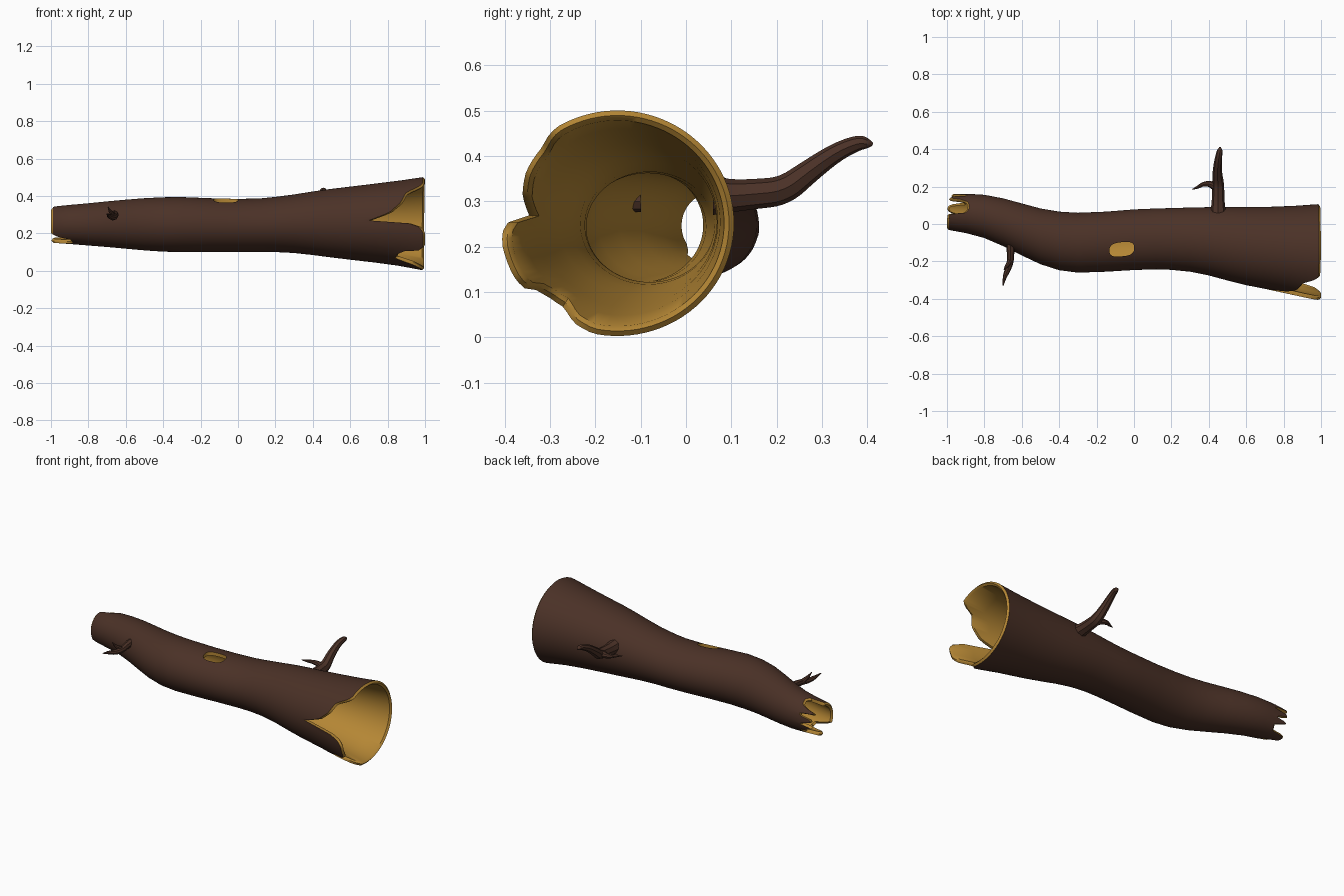
import bpy, bmesh
from math import sin, cos, pi, radians, copysign

if "Cube" in bpy.data.objects:
    bpy.data.objects.remove(bpy.data.objects["Cube"])

def material(name, rgb):
    m = bpy.data.materials.new(name)
    m.diffuse_color = (*rgb, 1)
    m.use_nodes = True
    m.node_tree.nodes["Principled BSDF"].inputs["Base Color"].default_value = m.diffuse_color
    return m

BARK = material("bark", (0.07, 0.031, 0.02))
WOOD = material("wood", (0.46, 0.24, 0.035))

# Log outline: x, back y, front y, top z, bottom z
OUTLINE = [(-1.0, .16, -.03, .342, .150), (-.9, .162, -.048, .352, .143),
           (-.8, .156, -.075, .361, .135), (-.7, .137, -.118, .371, .127),
           (-.6, .11, -.168, .380, .118), (-.5, .083, -.215, .388, .109),
           (-.4, .066, -.247, .393, .102), (-.3, .06, -.26, .394, .10),
           (-.15, .066, -.255, .388, .10), (0, .078, -.246, .384, .10),
           (.12, .083, -.242, .387, .10), (.2, .085, -.245, .395, .10),
           (.3, .088, -.255, .408, .095), (.4, .09, -.275, .424, .084),
           (.5, .09, -.302, .438, .071), (.6, .09, -.327, .450, .059),
           (.8, .093, -.366, .474, .036), (.9, .10, -.39, .487, .02),
           (1.0, .107, -.412, .502, .0)]
# Broken rims: angle from back (+y) towards top, rim x
RIGHT = [(0, .985), (90, .99), (122, .985), (130, .94), (134, .90), (151, .87),
         (165, .81), (176, .70), (179, .90), (184, .965), (190, .99), (210, .99),
         (217, .96), (220, .89), (227, .85), (237, .84), (247, .94), (258, .985),
         (360, .985)]
LEFT = [(0, -.95), (6, -.97), (12, -.96), (18, -.89), (26, -.89), (32, -.97), (38, -.985),
        (44, -.93), (54, -.885), (74, -.88), (88, -.90), (97, -.985), (120, -.99),
        (212, -.99), (222, -.96), (232, -.89), (250, -.88), (262, -.92), (270, -.98),
        (282, -.99), (295, -.98), (304, -.90), (325, -.89), (334, -.95), (342, -.97),
        (348, -.90), (354, -.90), (360, -.95)]

def lookup(table, x):
    x = max(table[0][0], min(table[-1][0], x))
    for a, b in zip(table, table[1:]):
        if x <= b[0]:
            t = (x - a[0]) / (b[0] - a[0])
            return [p + (q - p) * t for p, q in zip(a[1:], b[1:])]

def log_point(x, deg, inset):
    back, front, top, bottom = lookup(OUTLINE, x)
    a = radians(deg)
    return (x, (back + front) / 2 + ((back - front) / 2 - inset) * cos(a),
            (top + bottom) / 2 + ((top - bottom) / 2 - inset) * sin(a))

def finish(ob):
    bpy.ops.object.select_all(action='DESELECT')
    ob.select_set(True)
    bpy.context.view_layer.objects.active = ob
    bpy.ops.object.shade_smooth_by_angle(angle=radians(40))

def mesh_object(name, bm, mats):
    bmesh.ops.recalc_face_normals(bm, faces=bm.faces)
    me = bpy.data.meshes.new(name)
    bm.to_mesh(me)
    bm.free()
    for m in mats:
        me.materials.append(m)
    ob = bpy.data.objects.new(name, me)
    bpy.context.collection.objects.link(ob)
    return ob

# Hollow log: outer wall, rounded rim, inner wall, rounded rim, closed in a loop
SIDES, WALL, LIP = 90, 0.022, 0.01
FIXED = [r[0] for r in OUTLINE if -.85 < r[0] < .65]
def column(deg):
    left, right = lookup(LEFT, deg)[0], lookup(RIGHT, deg)[0]
    xs = [left, left + (-.8 - left) / 2] + FIXED + [.6 + (right - .6) * k for k in (.33, .67, 1)]
    outer = [log_point(x, deg, 0) for x in xs]
    inner = [log_point(x, deg, WALL) for x in reversed(xs)]
    def lip(x, d):
        p = log_point(x, deg, WALL / 2)
        return (x + d, p[1], p[2])
    return outer + [lip(right, LIP)] + inner + [lip(left, -LIP)], len(xs)

bm = bmesh.new()
cols = []
for i in range(SIDES):
    pts, n_outer = column(360 * i / SIDES)
    cols.append([bm.verts.new(p) for p in pts])
n = len(cols[0])
for i in range(SIDES):
    a, b = cols[i], cols[(i + 1) % SIDES]
    for j in range(n):
        k = (j + 1) % n
        f = bm.faces.new((a[j], a[k], b[k], b[j]))
        f.material_index = 0 if j < n_outer - 1 else 1
log = mesh_object("hollow_log", bm, [BARK, WOOD])

# Knot hole through the top wall
bm = bmesh.new()
rings = []
for z in (.30, .50):
    ring = []
    for i in range(24):
        c, s = cos(2 * pi * i / 24), sin(2 * pi * i / 24)
        u = .066 * copysign(abs(c) ** .7, c)
        v = .038 * copysign(abs(s) ** .7, s)
        ring.append(bm.verts.new((-.065 + u, -.135 + v + u * .1, z)))
    rings.append(ring)
bm.faces.new(rings[0])
bm.faces.new(rings[1])
for i in range(24):
    j = (i + 1) % 24
    bm.faces.new((rings[0][i], rings[0][j], rings[1][j], rings[1][i]))
for f in bm.faces:
    f.material_index = 1
cutter = mesh_object("knot_cutter", bm, [BARK, WOOD])
cutter.hide_render = True
mod = log.modifiers.new("knot_hole", 'BOOLEAN')
mod.operation, mod.solver, mod.object = 'DIFFERENCE', 'EXACT', cutter
bpy.context.view_layer.objects.active = log
bpy.ops.object.modifier_apply(modifier=mod.name)
bpy.data.objects.remove(cutter)
finish(log)

# Branches: tapered curves, each with a side twig (x, y, z, radius)
def branch(name, *paths):
    cu = bpy.data.curves.new(name, 'CURVE')
    cu.dimensions, cu.bevel_depth, cu.bevel_resolution = '3D', 1, 2
    cu.use_fill_caps = True
    cu.materials.append(BARK)
    for path in paths:
        sp = cu.splines.new('NURBS')
        sp.points.add(len(path) - 1)
        for p, (x, y, z, r) in zip(sp.points, path):
            p.co, p.radius = (x, y, z, 1), r
        sp.order_u, sp.use_endpoint_u, sp.resolution_u = 3, True, 5
    ob = bpy.data.objects.new(name, cu)
    bpy.context.collection.objects.link(ob)
    bpy.ops.object.select_all(action='DESELECT')
    ob.select_set(True)
    bpy.context.view_layer.objects.active = ob
    bpy.ops.object.convert(target='MESH')
    finish(bpy.context.view_layer.objects.active)

branch("back_branch",
       [(.45, .06, .312, .042), (.45, .10, .312, .036), (.45, .15, .316, .033),
        (.45, .215, .322, .032), (.445, .27, .365, .026), (.448, .33, .408, .021),
        (.456, .38, .43, .017), (.46, .40, .428, .013), (.46, .412, .426, .003)],
       [(.445, .19, .322, .024), (.415, .215, .325, .018), (.37, .215, .33, .012),
        (.34, .195, .335, .008), (.31, .185, .338, .002)])
branch("front_branch",
       [(-.66, -.10, .30, .024), (-.66, -.15, .298, .02), (-.66, -.20, .288, .018),
        (-.675, -.245, .285, .016), (-.693, -.285, .295, .011), (-.70, -.33, .305, .002)],
       [(-.662, -.19, .29, .015), (-.672, -.215, .305, .012), (-.685, -.23, .318, .009),
        (-.695, -.245, .342, .002)])
